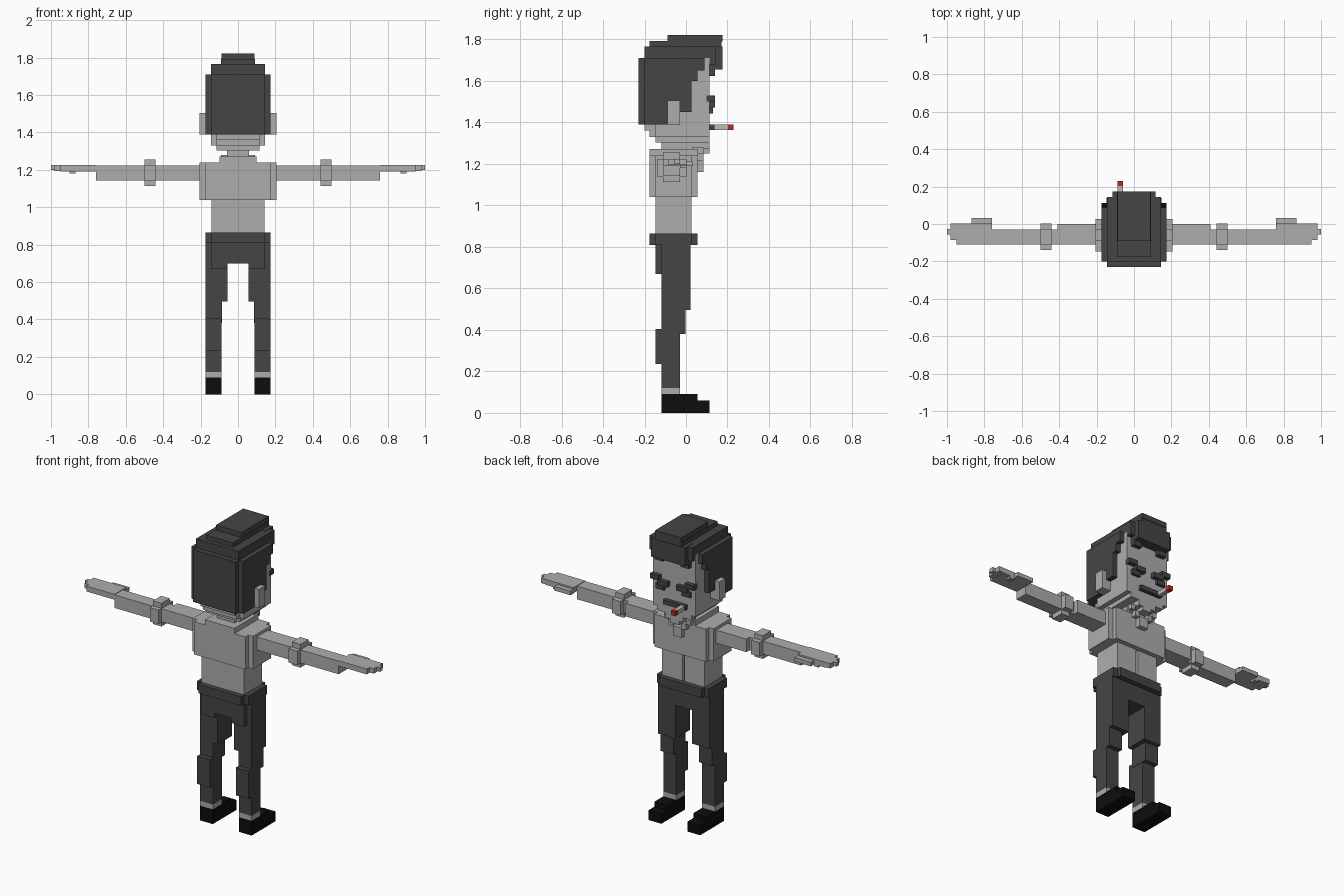
import bpy, bmesh


def colour(name, r, g, b):
    m = bpy.data.materials.new(name)
    m.diffuse_color = (r, g, b, 1)
    return m


skin = colour("skin_grey", 0.42, 0.42, 0.42)
dark = colour("charcoal", 0.06, 0.06, 0.06)
black = colour("shoe_black", 0.004, 0.004, 0.004)
red = colour("ember_red", 0.5, 0.025, 0.015)
paper = colour("paper_grey", 0.5, 0.5, 0.5)


def blocks(name, mat, boxes, sides=(1,)):
    """One object from boxes (x0, x1, y0, y1, z0, z1); sides (1, -1) mirrors it in x."""
    bm = bmesh.new()
    for s in sides:
        for x0, x1, y0, y1, z0, z1 in boxes:
            vs = bmesh.ops.create_cube(bm, size=1)["verts"]
            for v in vs:
                v.co = (s * ((x0 + x1) / 2 + v.co.x * (x1 - x0)),
                        (y0 + y1) / 2 + v.co.y * (y1 - y0),
                        (z0 + z1) / 2 + v.co.z * (z1 - z0))
    bmesh.ops.recalc_face_normals(bm, faces=bm.faces)
    me = bpy.data.meshes.new(name)
    bm.to_mesh(me)
    bm.free()
    me.materials.append(mat)
    ob = bpy.data.objects.new(name, me)
    bpy.context.collection.objects.link(ob)
    return ob


def mid(w, y0, y1, z0, z1):
    """Box centred on x = 0 with half width w."""
    return (-w, w, y0, y1, z0, z1)


BOTH = (1, -1)

# Shoes, ankles and trousers
blocks("shoes", black, [(.088, .175, -.118, .055, 0, .09),
                        (.088, .175, .055, .113, 0, .06)], BOTH)
blocks("ankles", skin, [(.088, .175, -.118, -.03, .09, .12)], BOTH)
blocks("trouser_legs", dark, [
    (.088, .175, -.118, -.03, .12, .235),
    (.088, .175, -.147, -.03, .235, .405),
    (.086, .175, -.118, -.003, .38, .495),
    (.057, .175, -.118, .022, .495, .70)], BOTH)
blocks("trouser_hips", dark, [mid(.175, -.118, .022, .70, .81),
                              mid(.145, -.147, .022, .70, .81),
                              (.057, .145, -.147, -.1, .67, .70),
                              (-.145, -.057, -.147, -.1, .67, .70)])
blocks("waistband", dark, [mid(.175, -.147, .03, .81, .865),
                           mid(.145, -.177, .055, .81, .865)])

# Torso with a narrow groove down the belly
blocks("belly", skin, [(.007, .143, -.1, .026, .865, 1.05),
                       (0, .143, -.147, -.005, .865, 1.05)], BOTH)
blocks("chest", skin, [mid(.175, -.177, .055, 1.04, 1.24),
                       mid(.205, -.147, .026, 1.04, 1.24)])
blocks("shoulder_slope", skin, [mid(.1, -.177, .058, 1.24, 1.272)])
blocks("neck", skin, [mid(.06, -.118, .03, 1.26, 1.31)])

# Stepped necklace with a pendant
blocks("necklace", skin, [(.06, .09, .03, .085, 1.25, 1.28),
                          (.03, .06, .055, .085, 1.215, 1.25),
                          (0, .03, .055, .085, 1.16, 1.22)], BOTH)

# Arms, elbow bands and hands
blocks("arms", skin, [(.2, .41, -.11, 0, 1.142, 1.222),
                      (.41, .76, -.11, -.03, 1.142, 1.222)], BOTH)
blocks("elbow_bands", skin, [(.442, .5, -.14, .003, 1.14, 1.225),
                             (.442, .5, -.11, -.03, 1.113, 1.255)], BOTH)
blocks("hands", skin, [(.76, .95, -.11, .003, 1.192, 1.225),
                       (.95, .98, -.085, .003, 1.195, 1.225),
                       (.98, 1.0, -.055, -.028, 1.2, 1.225),
                       (.76, .87, 0, .033, 1.19, 1.215),
                       (.87, .9, -.03, .003, 1.18, 1.195)], BOTH)

# Head, jaw and ears
blocks("head", skin, [mid(.145, -.147, .113, 1.33, 1.71),
                      mid(.115, -.147, .113, 1.303, 1.335),
                      mid(.115, -.177, -.1, 1.33, 1.40),
                      mid(.115, -.2, -.1, 1.362, 1.40),
                      mid(.06, -.06, .113, 1.272, 1.305),
                      mid(.03, .06, .113, 1.25, 1.275)])
blocks("ears", skin, [(.14, .205, -.088, -.03, 1.39, 1.505)], BOTH)

# Hair: side panels around the ears, back, cap and forelock
blocks("hair_sides", dark, [(.1, .175, -.2, -.088, 1.39, 1.71),
                            (.1, .175, -.088, -.03, 1.505, 1.71),
                            (.13, .175, -.03, .027, 1.45, 1.71),
                            (.13, .175, .027, .055, 1.6, 1.71),
                            (.13, .175, .055, .088, 1.65, 1.71)], BOTH)
blocks("hair_back", dark, [mid(.145, -.23, -.15, 1.39, 1.71)])
blocks("hair_cap", dark, [mid(.145, -.2, .116, 1.7, 1.765),
                          mid(.09, -.175, .172, 1.765, 1.792),
                          mid(.087, -.09, .175, 1.79, 1.822)])
blocks("forelock", dark, [mid(.145, .1, .145, 1.68, 1.765),
                          mid(.115, .1, .175, 1.655, 1.767)])
blocks("fringe_tips", dark, [(.06, .115, .1, .14, 1.625, 1.66)], BOTH)

# Face
blocks("brows", dark, [(.088, .147, .1, .14, 1.5, 1.53),
                       (.03, .1, .1, .14, 1.472, 1.503)], BOTH)
blocks("eyes", dark, [(.06, .117, .1, .13, 1.443, 1.475)], BOTH)
blocks("mouth", dark, [(-.09, .06, .1, .137, 1.363, 1.39)])
blocks("cigarette", paper, [(-.087, -.06, .13, .203, 1.364, 1.389)])
blocks("cigarette_tip", red, [(-.088, -.059, .203, .23, 1.363, 1.39)])
